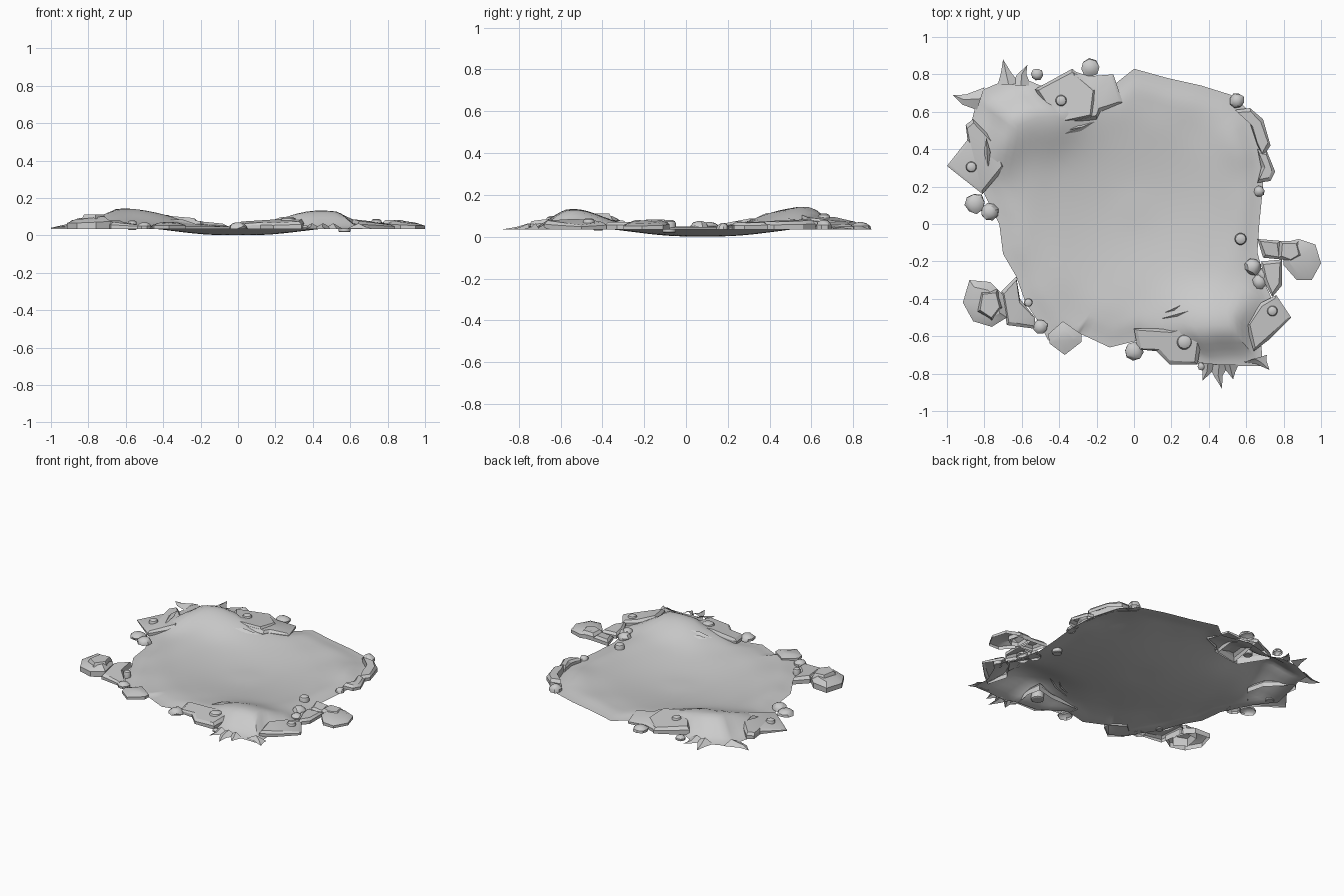
import bpy, bmesh, math, random
from mathutils import Vector

if "Cube" in bpy.data.objects:
    bpy.data.objects.remove(bpy.data.objects["Cube"])

random.seed(4)
BASE = 0.035
CX, CY = 0.0, 0.05

stone = bpy.data.materials.new("grey stone")
stone.diffuse_color = (0.6, 0.6, 0.6, 1)
stone.use_nodes = True
stone.node_tree.nodes["Principled BSDF"].inputs["Base Color"].default_value = stone.diffuse_color


def add_object(name, bm):
    bmesh.ops.recalc_face_normals(bm, faces=bm.faces)
    me = bpy.data.meshes.new(name)
    bm.to_mesh(me)
    bm.free()
    me.materials.append(stone)
    ob = bpy.data.objects.new(name, me)
    bpy.context.collection.objects.link(ob)
    return ob


def smooth(a, b, v):
    t = max(0.0, min(1.0, (v - a) / (b - a)))
    return t * t * (3 - 2 * t)


# Mounds of pushed-up ground: x, y, height, spread
MOUNDS = [(-0.60, 0.57, 0.088, 0.15), (-0.76, 0.42, 0.035, 0.10), (-0.36, 0.60, 0.03, 0.12),
          (0.46, -0.56, 0.075, 0.15), (0.28, -0.52, 0.025, 0.10), (0.62, -0.48, 0.025, 0.09),
          (0.62, 0.42, 0.025, 0.10), (-0.62, -0.42, 0.02, 0.09)]


def ground(x, y, t=0.0):
    r = math.hypot(x / 1.03, y - 0.08)
    z = 0.002 + 0.046 * smooth(0.08, 0.62, r)
    e = smooth(0.84, 1.0, t)
    z = z * (1 - e) + BASE * e
    lift = sum(h * math.exp(-((x - a) ** 2 + (y - b) ** 2) / (2 * s * s)) for a, b, h, s in MOUNDS)
    lift += 0.003 * math.sin(17 * x + 5 * y) * math.sin(13 * y - 4 * x) * smooth(0.35, 0.6, r)
    return z + lift * smooth(0, 0.24, 1 - t)


# Crater sheet: rings shrunk from the outline towards the middle
outline = [(0, .83), (.18, .78), (.36, .74), (.52, .69), (.62, .6), (.68, .4), (.69, .2), (.67, 0),
           (.66, -.15), (.70, -.32), (.76, -.45), (.68, -.64), (.69, -.76), (.55, -.76), (.44, -.77),
           (.36, -.74), (.2, -.73), (.03, -.62), (-.13, -.66), (-.28, -.59), (-.36, -.68),
           (-.46, -.62), (-.5, -.54), (-.58, -.42), (-.63, -.28), (-.7, -.16), (-.72, 0),
           (-.77, .1), (-.82, .2), (-.92, .33), (-.88, .5), (-.85, .62), (-.85, .7), (-.71, .76),
           (-.57, .77), (-.5, .74), (-.3, .79), (-.1, .75)]
edge = []
for i, a in enumerate(outline):
    a, b = Vector(a), Vector(outline[(i + 1) % len(outline)])
    n = max(1, round((b - a).length / 0.045))
    edge += [a.lerp(b, k / n) for k in range(n)]
bm = bmesh.new()
RINGS = 26
rows = []
for j in range(1, RINGS + 1):
    t = j / RINGS
    row = []
    for p in edge:
        x, y = CX + (p.x - CX) * t, CY + (p.y - CY) * t
        row.append(bm.verts.new((x, y, ground(x, y, t))))
    rows.append(row)
mid = bm.verts.new((CX, CY, ground(CX, CY)))
N = len(edge)
for i in range(N):
    k = (i + 1) % N
    bm.faces.new((mid, rows[0][k], rows[0][i]))
    for a, b in zip(rows, rows[1:]):
        bm.faces.new((a[i], a[k], b[k], b[i]))
sheet = add_object("crater_sheet", bm)
if sheet.data.polygons[0].normal.z < 0:
    sheet.data.flip_normals()


# Torn spikes around the mounds: two base points, a bend and a tip
def spike(a, b, bend, tip):
    bm = bmesh.new()
    a, b, bend, tip = (Vector((*p, BASE)) for p in (a, b, bend, tip))
    half = (b - a) * 0.22
    ridge = [bm.verts.new((a + b) / 2 + Vector((0, 0, 0.03))), bm.verts.new(bend + Vector((0, 0, 0.012)))]
    left = [bm.verts.new(a), bm.verts.new(bend - half)]
    right = [bm.verts.new(b), bm.verts.new(bend + half)]
    end = bm.verts.new(tip)
    for side in (left, right):
        bm.faces.new((side[0], side[1], ridge[1], ridge[0]))
        bm.faces.new((side[1], end, ridge[1]))
    add_object("torn_spike", bm)


for s in [((-.84, .61), (-.80, .73), (-.91, .665), (-.97, .69)),
          ((-.73, .74), (-.61, .75), (-.685, .81), (-.70, .88)),
          ((-.66, .74), (-.55, .74), (-.60, .80), (-.57, .85)),
          ((.40, -.75), (.51, -.75), (.45, -.81), (.47, -.88)),
          ((.34, -.74), (.45, -.75), (.39, -.79), (.365, -.84)),
          ((.46, -.75), (.56, -.75), (.52, -.79), (.53, -.83)),
          ((.58, -.74), (.71, -.70), (.68, -.74), (.725, -.78))]:
    spike(*s)


# Bevelled slab with a sloping top, open underneath
def slab(name, pts, z, gx=0.0, gy=0.0, inset=0.02, lip=0.6):
    bm = bmesh.new()
    c = sum((Vector(p) for p in pts), Vector((0, 0))) / len(pts)
    levels = [[], [], []]
    for p in pts:
        p = Vector(p)
        q = p + (c - p).normalized() * inset
        top = max(BASE + 0.008, z + gx * (q.x - c.x) + gy * (q.y - c.y))
        levels[0].append(bm.verts.new((*p, BASE)))
        levels[1].append(bm.verts.new((*p, BASE + (top - BASE) * lip)))
        levels[2].append(bm.verts.new((*q, top)))
    for a, b in zip(levels, levels[1:]):
        for i in range(len(pts)):
            k = (i + 1) % len(pts)
            bm.faces.new((a[i], a[k], b[k], b[i]))
    bm.faces.new(levels[2])
    return add_object(name, bm)


# Broken plates
slab("north_plate", [(-.53, .72), (-.33, .83), (-.20, .72), (-.22, .57), (-.41, .53)], .088, -.06, -.12)
slab("north_plate_end", [(-.33, .82), (-.24, .79), (-.11, .80), (-.06, .65), (-.18, .60), (-.2, .56), (-.38, .53)],
     .072, -.08, -.06)
slab("west_plate", [(-1, .31), (-.89, .45), (-.9, .53), (-.86, .56), (-.72, .42), (-.69, .3), (-.81, .16)],
     .072, .16, .06)
slab("south_plate", [(0, -.56), (.02, -.67), (.12, -.68), (.19, -.75), (.34, -.75), (.36, -.62), (.34, -.53), (.2, -.56)],
     .078, .07, .12)
slab("east_plate", [(.64, -.68), (.72, -.62), (.84, -.5), (.76, -.38), (.68, -.42), (.60, -.54)], .073, -.15, .03)

# Rock ledges
slab("east_ledge", [(.54, .61), (.62, .62), (.69, .56), (.73, .42), (.69, .36), (.66, .42), (.62, .54)], .078, -.1, 0)
slab("east_ledge_lower", [(.66, .40), (.71, .39), (.755, .28), (.73, .23), (.66, .22), (.68, .30)], .07, -.1, 0)
slab("far_east_rock", [(.80, -.10), (.88, -.08), (.97, -.11), (1, -.21), (.95, -.30), (.87, -.30), (.80, -.22)],
     .072, -.12, .05, .035)
slab("far_east_block", [(.78, -.09), (.88, -.09), (.90, -.17), (.84, -.21), (.77, -.18)], .083)
slab("east_block", [(.66, -.08), (.78, -.09), (.79, -.19), (.69, -.18)], .07, 0, .1)
slab("east_shard", [(.68, -.20), (.79, -.19), (.79, -.33), (.74, -.39), (.69, -.30)], .07)
slab("southwest_rock", [(-.88, -.30), (-.77, -.31), (-.70, -.38), (-.68, -.50), (-.76, -.55), (-.86, -.52), (-.915, -.42)],
     .095, .12, .04, .045)
slab("southwest_block", [(-.82, -.36), (-.73, -.35), (-.70, -.45), (-.76, -.52), (-.84, -.47)], .112)
slab("southwest_shelf", [(-.71, -.36), (-.63, -.28), (-.61, -.40), (-.53, -.50), (-.53, -.56), (-.68, -.54)],
     .07, -.1, .05)
slab("south_boulder", [(-.46, -.59), (-.38, -.52), (-.28, -.59), (-.28, -.63), (-.37, -.70), (-.45, -.64)], .068, 0, .1, .045)


# Pebbles: hulls of jittered rings cut flat at the ground
def pebble(x, y, r, h):
    bm = bmesh.new()
    turn = random.random() * 6
    for z, s, n in ((0, 1, 8), (.45, .98, 8), (.85, .65, 6), (1, .25, 4)):
        for k in range(n):
            a = turn + math.tau * k / n
            q = r * s * random.uniform(.88, 1.06)
            bm.verts.new((x + q * math.cos(a), y + q * math.sin(a), BASE + z * h))
    bmesh.ops.convex_hull(bm, input=bm.verts)
    bm.normal_update()
    bmesh.ops.delete(bm, geom=[f for f in bm.faces if f.normal.z < -.9], context='FACES')
    add_object("pebble", bm)


for p in [(-.52, .80, .034, .03), (-.235, .835, .05, .035), (.55, .66, .042, .045), (.67, .175, .03, .03),
          (-.85, .11, .056, .035), (-.77, .065, .047, .04), (.635, -.23, .046, .045), (.67, -.31, .04, .035),
          (0, -.68, .05, .035), (-.5, -.55, .04, .035), (.36, -.76, .022, .018), (.70, -.27, .04, .03)]:
    pebble(*p)


# Domed bolts
def bolt(x, y, r, bottom, top):
    bm = bmesh.new()
    prev = None
    for s, z in ((0.85, bottom), (1, bottom + .004), (1, top - r * .55), (.85, top - r * .25), (.5, top - r * .06)):
        ring = [bm.verts.new((x + r * s * math.cos(math.tau * k / 14), y + r * s * math.sin(math.tau * k / 14), z))
                for k in range(14)]
        if prev:
            for k in range(14):
                bm.faces.new((prev[k], prev[k - 1], ring[k - 1], ring[k]))
        else:
            bm.faces.new(ring)
        prev = ring
    bm.faces.new(prev)
    add_object("bolt", bm)


for b in [(-.39, .66, .03, .034, .112), (-.87, .305, .029, .034, .085), (.27, -.63, .042, .034, .102),
          (.74, -.465, .028, .034, .09), (.57, -.08, .032, .018, .082), (-.565, -.42, .023, .03, .082)]:
    bolt(*b)

# Thin folds of torn ground beside the plates
for x0, y0, x1, y1 in [(-.40, .47, -.20, .55), (-.36, .50, -.24, .53), (.13, -.51, .31, -.46),
                       (.15, -.48, .26, -.43), (-.78, .29, -.79, .46)]:
    bm = bmesh.new()
    a, b = Vector((x0, y0, ground(x0, y0) - .003)), Vector((x1, y1, ground(x1, y1) - .003))
    n = (b - a).cross(Vector((0, 0, 1))).normalized() * .018
    m = a.lerp(b, .55)
    m.z = ground(m.x, m.y)
    va, vb, vt = bm.verts.new(a), bm.verts.new(b), bm.verts.new(m + Vector((0, 0, .012)))
    for s in (n, -n):
        vs = bm.verts.new(m + s - Vector((0, 0, .004)))
        bm.faces.new((va, vs, vt))
        bm.faces.new((vs, vb, vt))
    add_object("ground_fold", bm)

# Smooth shading with crisp edges
for ob in bpy.context.collection.objects:
    ob.select_set(True)
    bpy.context.view_layer.objects.active = ob
bpy.ops.object.shade_smooth_by_angle(angle=math.radians(30))
